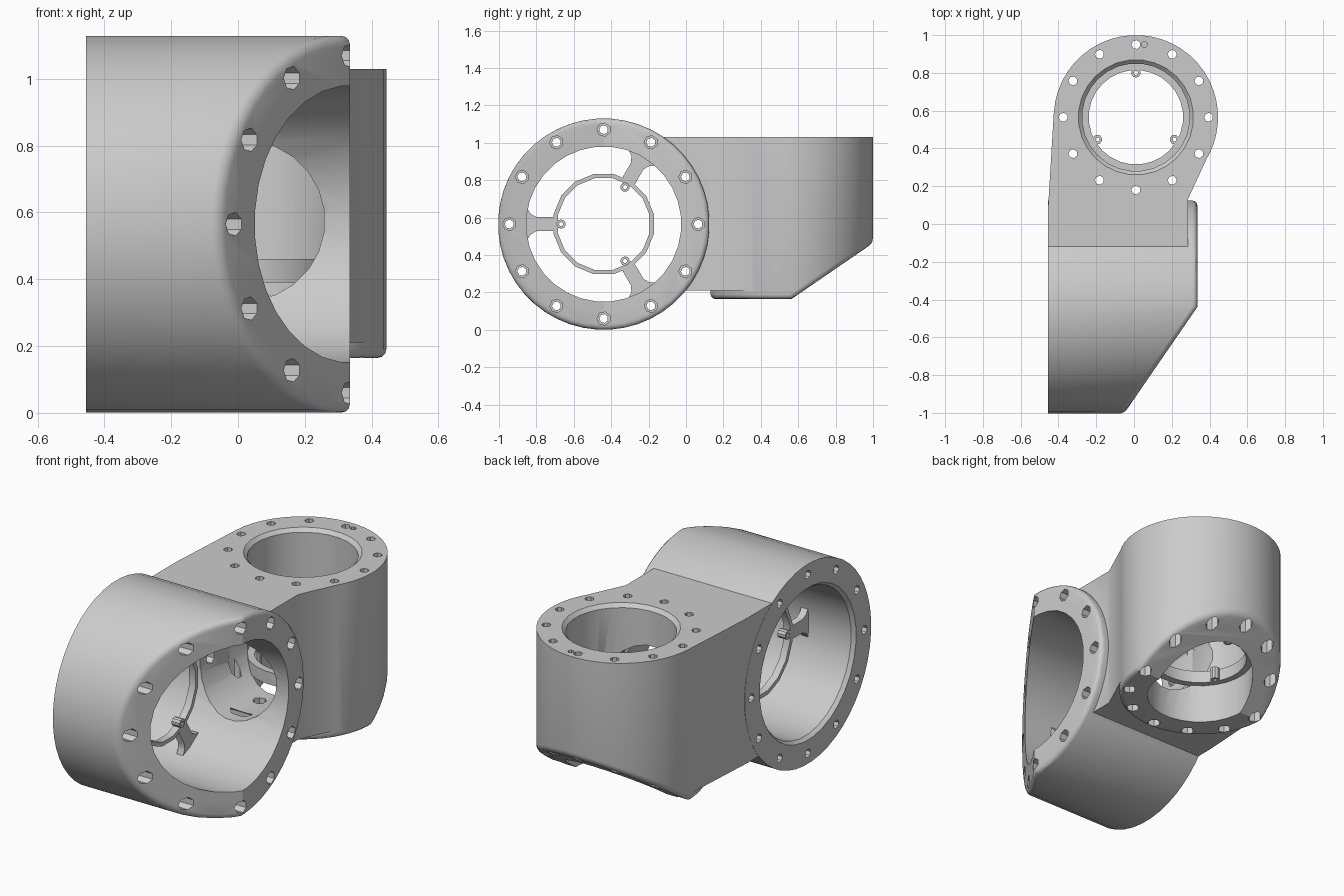
import bpy, bmesh, math
from mathutils import Matrix, Vector

cube = bpy.data.objects.get("Cube")
if cube:
    bpy.data.objects.remove(cube, do_unlink=True)

grey = bpy.data.materials.new("light_grey")
grey.use_nodes = True
grey.diffuse_color = (0.6, 0.6, 0.6, 1)
grey.node_tree.nodes["Principled BSDF"].inputs["Base Color"].default_value = grey.diffuse_color


def frame(axes, origin):
    """Local frame from the world directions of its x, y and z axes."""
    return Matrix.Translation(origin) @ Matrix(axes).transposed().to_4x4()


X, Y, Z = (1, 0, 0), (0, 1, 0), (0, 0, 1)
WORLD = Matrix()
SIDE = frame((Y, Z, X), (0, -0.44, 0.565))      # drum along x
UPRIGHT = frame((X, Y, Z), (0.01, 0.565, 0))    # drum along z
PASSAGE = frame((Z, X, Y), (0.02, 0, 0.575))    # opening along y


def finish(bm, name, mat):
    bmesh.ops.recalc_face_normals(bm, faces=bm.faces)
    bm.transform(mat)
    mesh = bpy.data.meshes.new(name)
    bm.to_mesh(mesh)
    bm.free()
    mesh.materials.append(grey)
    obj = bpy.data.objects.new(name, mesh)
    bpy.context.collection.objects.link(obj)
    return obj


def add_lathe(bm, profile, n, centre=(0, 0), closed=False):
    """Revolve (radius, height) points about the local z axis."""
    rings = []
    for r, z in profile:
        angles = [2 * math.pi * (i + 0.5) / n for i in range(n)]
        rings.append([bm.verts.new((centre[0] + r * math.cos(a), centre[1] + r * math.sin(a), z))
                      for a in angles])
    pairs = list(zip(rings, rings[1:]))
    if closed:
        pairs.append((rings[-1], rings[0]))
    else:
        bm.faces.new(rings[0])
        bm.faces.new(rings[-1])
    for a, b in pairs:
        for i in range(n):
            j = (i + 1) % n
            bm.faces.new((a[i], a[j], b[j], b[i]))


def lathe(name, profile, n, mat, centres=((0, 0),), closed=False):
    bm = bmesh.new()
    for c in centres:
        add_lathe(bm, profile, n, c, closed)
    return finish(bm, name, mat)


def tube(name, r_in, r_out, z0, z1, n, mat, centres=((0, 0),)):
    return lathe(name, [(r_in, z0), (r_out, z0), (r_out, z1), (r_in, z1)], n, mat, centres, True)


def prism(name, points, z0, z1, mat):
    bm = bmesh.new()
    face = bm.faces.new([bm.verts.new((x, y, z0)) for x, y in points])
    top = bmesh.ops.extrude_face_region(bm, geom=[face])["geom"]
    bmesh.ops.translate(bm, vec=(0, 0, z1 - z0), verts=[v for v in top if isinstance(v, bmesh.types.BMVert)])
    return finish(bm, name, mat)


def drum(name, radius, back, front, point, normal, mat):
    """Cylinder with a slanted cut and a rounded rim at its front end."""
    bm = bmesh.new()
    add_lathe(bm, [(radius, back), (radius, front)], 48)
    cut = bmesh.ops.bisect_plane(bm, geom=bm.verts[:] + bm.edges[:] + bm.faces[:], plane_co=point,
                                 plane_no=normal, clear_outer=True)["geom_cut"]
    bmesh.ops.edgeloop_fill(bm, edges=[e for e in cut if isinstance(e, bmesh.types.BMEdge)])
    bmesh.ops.recalc_face_normals(bm, faces=bm.faces)
    wall = {f for f in bm.faces if abs(f.normal.z) < 0.1}
    rim = [e for e in bm.edges if len(set(e.link_faces) & wall) == 1
           and max(abs(v.co.z - back) for v in e.verts) > 0.01]
    bmesh.ops.bevel(bm, geom=rim, offset=0.025, segments=3, profile=0.5, affect='EDGES', clamp_overlap=True)
    return finish(bm, name, mat)


def around(radius, count, start=0):
    angles = [math.radians(start) + 2 * math.pi * i / count for i in range(count)]
    return [(radius * math.cos(a), radius * math.sin(a)) for a in angles]


def combine(target, parts, operation):
    for part in parts:
        part.hide_render = True
        mod = target.modifiers.new(part.name, 'BOOLEAN')
        mod.operation, mod.solver, mod.object = operation, 'EXACT', part
    bpy.context.view_layer.update()
    evaluated = target.evaluated_get(bpy.context.evaluated_depsgraph_get())
    mesh = bpy.data.meshes.new_from_object(evaluated)
    target.modifiers.clear()
    target.data = mesh
    for part in parts:
        bpy.data.objects.remove(part, do_unlink=True)


# Housing: two crossed drums and the block between them
housing = drum("joint_housing", 0.565, -0.455, 0.335, (0, 0, 0.335), (-0.385, 0, 0.56), SIDE)
upright = drum("upright_drum", 0.435, 1.03, 0.165, (0, 0, 0.165), (0, 0.295, -0.43), UPRIGHT)
block = prism("connecting_block",
              [(-0.454, -0.44), (0.285, -0.44), (0.285, 0.13), (0.41, 0.40), (0.01, 0.565), (-0.424, 0.6),
               (-0.454, 0.1)], 0.21, 1.03, WORLD)
combine(housing, [upright, block], 'UNION')

# Bores, passage and bolt holes
side_bolts = around(0.505, 12)
top_bolts = around(0.385, 12)
combine(housing, [
    lathe("side_bore", [(0.415, 0.6), (0.415, -0.435), (0.435, -0.46)], 32, SIDE),
    lathe("upright_bore", [(0.285, -0.1), (0.285, 1.01), (0.31, 1.035)], 28, UPRIGHT),
    lathe("passage_cutter", [(0.24, -0.2), (0.24, 0.5)], 24, PASSAGE),
    lathe("side_holes", [(0.024, -0.6), (0.024, -0.3), (0.036, -0.3), (0.036, 0.6)], 7, SIDE, side_bolts),
    lathe("upright_holes", [(0.036, -0.1), (0.036, 0.9), (0.024, 0.9), (0.024, 1.2)], 7, UPRIGHT, top_bolts),
    lathe("pin_hole", [(0.016, 0.95), (0.016, 1.2)], 8, UPRIGHT, [(0.045, 0.385)]),
], 'DIFFERENCE')

# Mounting ring in the side bore, held by three flared arms
parts = [housing, tube("side_mount_ring", 0.25, 0.273, -0.17, -0.13, 16, SIDE)]
half_arm = [(0.245, 0.025), (0.275, 0.038), (0.36, 0.038), (0.39, 0.055), (0.42, 0.1)]
arm = half_arm + [(r, -w) for r, w in reversed(half_arm)]
for i in range(3):
    turn = Matrix.Rotation(math.radians(60 + 120 * i), 4, 'Z')
    parts.append(prism(f"side_mount_arm_{i + 1}", arm, -0.17, -0.13, SIDE @ turn))
parts.append(tube("side_mount_bosses", 0.011, 0.025, -0.17, -0.12, 10, SIDE, around(0.228, 3, 60)))

# Seat ring with screw bosses in the upright bore
parts.append(tube("upright_seat_ring", 0.25, 0.29, 0.39, 0.46, 28, UPRIGHT))
parts.append(tube("upright_seat_bosses", 0.011, 0.025, 0.39, 0.46, 10, UPRIGHT, around(0.235, 3, 90)))

bpy.ops.object.select_all(action='DESELECT')
for part in parts:
    part.select_set(True)
bpy.context.view_layer.objects.active = housing
bpy.ops.object.shade_smooth_by_angle(angle=math.radians(30))
